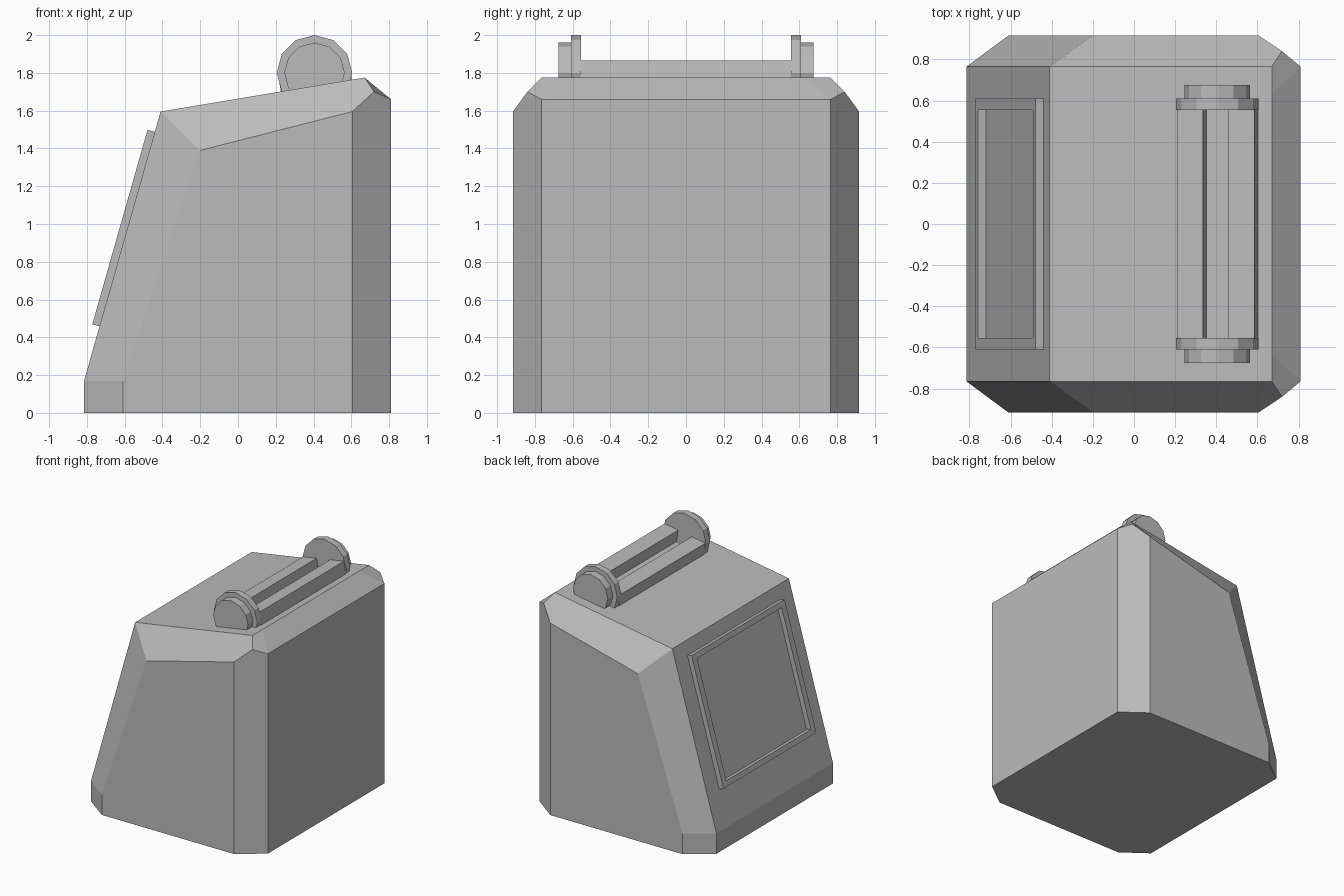
import bpy, bmesh, math
from mathutils import Vector

if "Cube" in bpy.data.objects:
    bpy.data.objects.remove(bpy.data.objects["Cube"])

grey = bpy.data.materials.new("casing grey")
grey.diffuse_color = (0.5, 0.5, 0.5, 1)
grey.use_nodes = True
grey.node_tree.nodes["Principled BSDF"].inputs["Base Color"].default_value = grey.diffuse_color


def make(name, bm):
    bmesh.ops.recalc_face_normals(bm, faces=bm.faces)
    me = bpy.data.meshes.new(name)
    bm.to_mesh(me)
    bm.free()
    me.materials.append(grey)
    ob = bpy.data.objects.new(name, me)
    bpy.context.collection.objects.link(ob)
    return ob


def prism(name, profile, y0, y1):
    """Extrude an (x, z) profile from y0 to y1."""
    bm = bmesh.new()
    a = [bm.verts.new((x, y0, z)) for x, z in profile]
    b = [bm.verts.new((x, y1, z)) for x, z in profile]
    bm.faces.new(a)
    bm.faces.new(b[::-1])
    for i in range(len(a)):
        j = (i + 1) % len(a)
        bm.faces.new((a[i], a[j], b[j], b[i]))
    return make(name, bm)


# Body: wide middle outline, smaller side outline, bevel faces between them
OUTER = [(-.815, 0), (-.815, .17), (-.41, 1.595), (.67, 1.775), (.81, 1.66), (.81, 0)]
SIDE = [(-.61, 0), (-.61, .17), (-.2, 1.39), (.605, 1.595), (.605, 0)]
bm = bmesh.new()
sides = []
for s in (-1, 1):
    o = [bm.verts.new((x, s * .765, z)) for x, z in OUTER]
    i = [bm.verts.new((x, s * .917, z)) for x, z in SIDE]
    m = bm.verts.new((.72, s * .84, 1.70))      # rear top corner
    k = bm.verts.new((.67, s * .63, 1.775))     # rear top edge break
    bm.faces.new(i)
    bm.faces.new((o[0], o[1], i[1], i[0]))
    bm.faces.new((o[1], o[2], i[2], i[1]))
    bm.faces.new((o[2], o[3], m, i[3], i[2]))
    bm.faces.new((o[3], k, o[4], m))
    bm.faces.new((m, o[4], o[5], i[4], i[3]))
    sides.append((o, i, k))
(o, i, k), (p, j, q) = sides
for n in (0, 1, 4):
    bm.faces.new((o[n], o[n + 1], p[n + 1], p[n]))
bm.faces.new((o[2], o[3], k, q, p[3], p[2]))    # top
bm.faces.new((k, o[4], p[4], q))                # rear top bevel
bm.faces.new((i[0], o[0], p[0], j[0], j[4], p[5], o[5], i[4]))  # bottom
make("body", bm)

# Raised rim on the sloping panel
start = Vector((-.815, 0, .17))
up = Vector((.405, 0, 1.425)).normalized()
out = Vector((-up.z, 0, up.x))


def rim_loop(bm, t0, t1, w, h):
    return [bm.verts.new(start + up * t + out * h + Vector((0, y, 0)))
            for t, y in ((t0, -w), (t1, -w), (t1, w), (t0, w))]


bm = bmesh.new()
loops = [rim_loop(bm, *a) for a in ((.3, 1.37, .61, -.01), (.3, 1.37, .61, .04),
                                    (.345, 1.325, .555, .04), (.345, 1.325, .555, -.01))]
for a, b in zip(loops, loops[1:] + loops[:1]):
    for n in range(4):
        bm.faces.new((a[n], a[(n + 1) % 4], b[(n + 1) % 4], b[n]))
make("panel_rim", bm)


# Handle: twelve-sided discs, end caps and two tilted bars
def disc(r):
    return [(.405 + r * math.sin(n * math.pi / 6), 1.8 + r * math.cos(n * math.pi / 6))
            for n in range(12)]


for s, label in ((-1, "front"), (1, "back")):
    prism(label + "_handle_disc", disc(.2), s * .555, s * .61)
    prism(label + "_handle_cap", disc(.16), s * .6, s * .675)

for x, z, label in ((.21, 1.802, "left"), (.46, 1.844, "right")):
    prism(label + "_handle_bar", [(x, z), (x + .125, z + .021),
          (x + .144, z - .092), (x + .019, z - .113)], -.56, .56)
